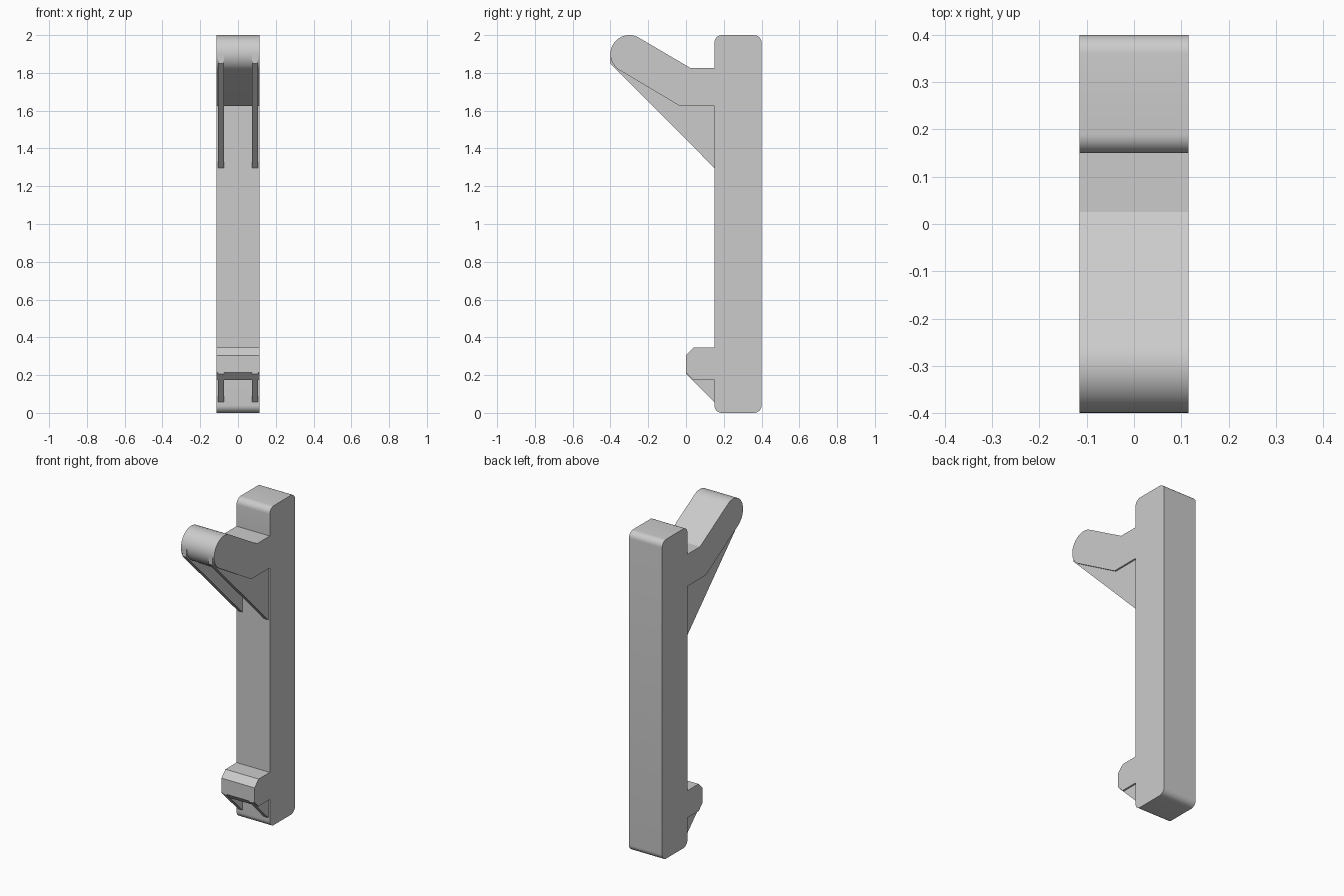
import bpy, bmesh, math

if "Cube" in bpy.data.objects:
    bpy.data.objects.remove(bpy.data.objects["Cube"])

HALF_WIDTH = 0.115

grey = bpy.data.materials.new("plain_grey")
grey.diffuse_color = (0.6, 0.6, 0.6, 1)
grey.use_nodes = True
grey.node_tree.nodes["Principled BSDF"].inputs["Base Color"].default_value = grey.diffuse_color


def arc(cy, cz, r, start, end, steps):
    """Points of an arc in the side (y, z) plane, angles in degrees."""
    angles = [math.radians(start + (end - start) * i / steps) for i in range(steps + 1)]
    return [(cy + r * math.cos(a), cz + r * math.sin(a)) for a in angles]


def extrude_profile(name, points, x0, x1):
    """Extrude a side profile across the width."""
    bm = bmesh.new()
    face = bm.faces.new([bm.verts.new((x0, y, z)) for y, z in points])
    result = bmesh.ops.extrude_face_region(bm, geom=[face])
    moved = [v for v in result["geom"] if isinstance(v, bmesh.types.BMVert)]
    bmesh.ops.translate(bm, verts=moved, vec=(x1 - x0, 0, 0))
    bmesh.ops.recalc_face_normals(bm, faces=bm.faces)
    mesh = bpy.data.meshes.new(name)
    bm.to_mesh(mesh)
    bm.free()
    mesh.materials.append(grey)
    obj = bpy.data.objects.new(name, mesh)
    bpy.context.collection.objects.link(obj)
    bpy.ops.object.select_all(action="DESELECT")
    obj.select_set(True)
    bpy.context.view_layer.objects.active = obj
    bpy.ops.object.shade_smooth_by_angle(angle=math.radians(25))
    return obj


# Hook body: rounded post, round-ended upper arm and small lower catch
R = 0.04
body = (
    arc(0.4 - R, R, R, -90, 0, 8)
    + arc(0.4 - R, 2 - R, R, 0, 90, 8)
    + arc(0.15 + R, 2 - R, R, 90, 180, 8)
    + [(0.15, 1.825), (0.025, 1.825)]
    + arc(-0.3, 1.9, 0.1, 60, 240, 28)
    + [(-0.033, 1.625), (0.15, 1.625)]
    + [(0.15, 0.345), (0.04, 0.345), (0, 0.305), (0, 0.213), (0.038, 0.175), (0.15, 0.175)]
    + arc(0.15 + R, R, R, 180, 270, 8)
)
extrude_profile("hook_body", body, -HALF_WIDTH, HALF_WIDTH)

# Paired support ribs under the arm and the catch
arm_rib = [(-0.4, 1.9), (-0.4, 1.85), (0.15, 1.297), (0.17, 1.297), (0.17, 1.7), (-0.04, 1.7), (-0.3, 1.9)]
catch_rib = [(0, 0.213), (0, 0.207), (0.15, 0.058), (0.17, 0.058), (0.17, 0.213)]
for side, x in (("left", -0.09), ("right", 0.09)):
    extrude_profile("arm_rib_" + side, arm_rib, x - 0.015, x + 0.015)
    extrude_profile("catch_rib_" + side, catch_rib, x - 0.015, x + 0.015)
